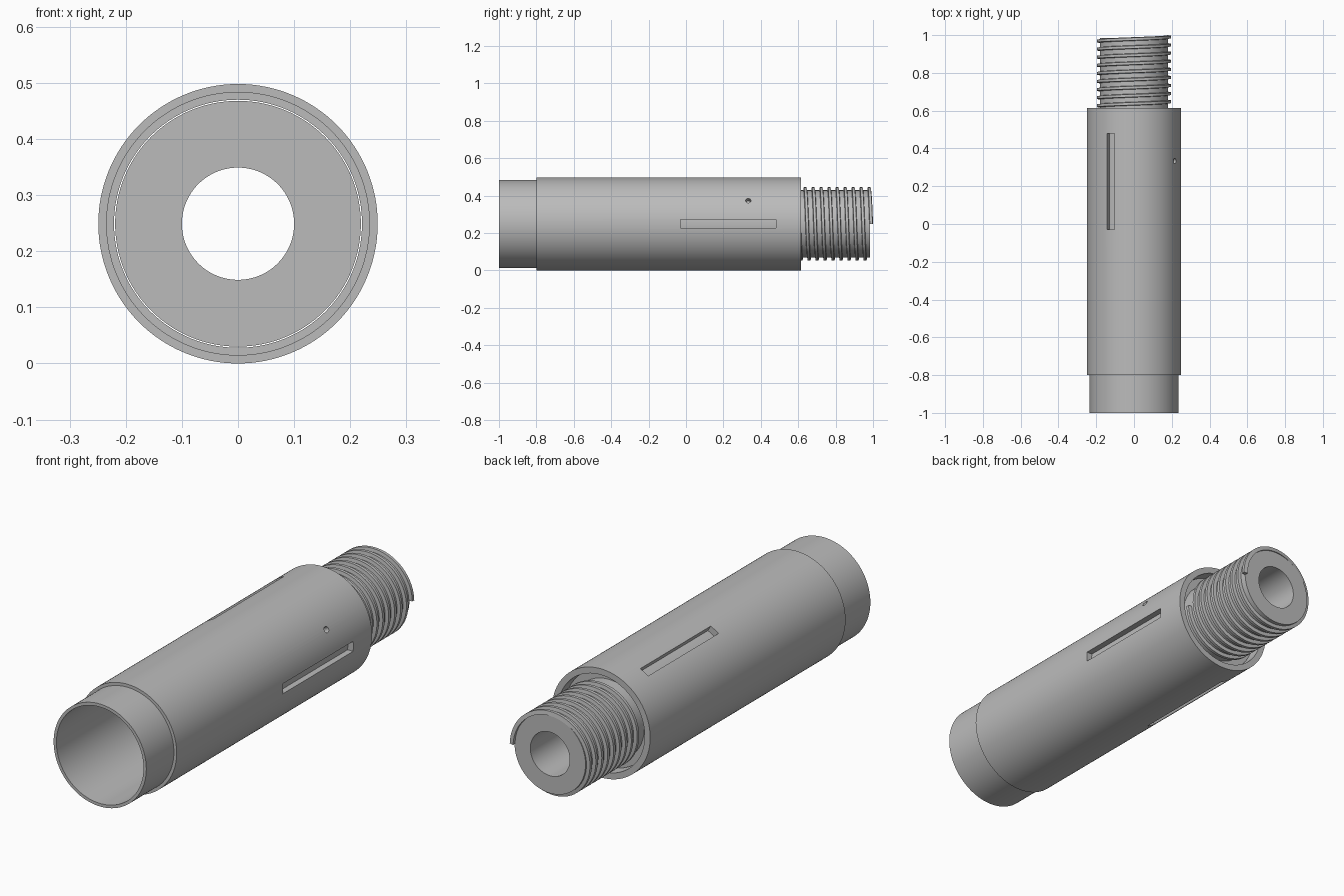
import bpy, bmesh, math
from mathutils import Matrix

if "Cube" in bpy.data.objects:
    bpy.data.objects.remove(bpy.data.objects["Cube"])

CZ = 0.249          # height of the long axis
SEG = 128

steel = bpy.data.materials.new("grey_steel")
steel.diffuse_color = (0.5, 0.5, 0.5, 1)
steel.use_nodes = True
steel.node_tree.nodes["Principled BSDF"].inputs["Base Color"].default_value = steel.diffuse_color


def finish(bm, name, smooth=True):
    bmesh.ops.recalc_face_normals(bm, faces=bm.faces[:])
    me = bpy.data.meshes.new(name)
    bm.to_mesh(me)
    bm.free()
    ob = bpy.data.objects.new(name, me)
    bpy.context.collection.objects.link(ob)
    me.materials.append(steel)
    if smooth:
        bpy.ops.object.select_all(action='DESELECT')
        ob.select_set(True)
        bpy.context.view_layer.objects.active = ob
        bpy.ops.object.shade_smooth_by_angle(angle=math.radians(30))
    return ob


def point(r, a, y):
    return (r * math.cos(a), y, CZ + r * math.sin(a))


def bridge(bm, rings, closed):
    n = len(rings[0])
    for i in range(len(rings) if closed else len(rings) - 1):
        a, b = rings[i], rings[(i + 1) % len(rings)]
        for j in range(n):
            k = (j + 1) % n
            bm.faces.new((a[j], a[k], b[k], b[j]))


def revolve(name, profile):
    """Turn a closed (radius, y) profile around the long axis."""
    bm = bmesh.new()
    rings = [[bm.verts.new(point(r, 2 * math.pi * i / SEG, y)) for r, y in profile]
             for i in range(SEG)]
    bridge(bm, rings, True)
    return finish(bm, name)


def cut(target, cutter):
    cutter.hide_render = True
    cutter.hide_viewport = True
    mod = target.modifiers.new(cutter.name, 'BOOLEAN')
    mod.operation = 'DIFFERENCE'
    mod.solver = 'EXACT'
    mod.object = cutter


# outer housing with a narrower front collar
housing = revolve("housing", [(0.221, -1.0), (0.235, -1.0), (0.235, -0.8),
                              (0.249, -0.8), (0.249, 0.615), (0.221, 0.615)])

# inner sliding sleeve with a thick body and a thin neck
sleeve = revolve("inner_sleeve", [(0.1, -0.1), (0.219, -0.1), (0.219, 0.56),
                                  (0.18, 0.56), (0.18, 0.985), (0.1, 0.985)])

# three long slots, evenly spaced
bm = bmesh.new()
for i in range(3):
    m = (Matrix.Translation((0, 0, CZ))
         @ Matrix.Rotation(-i * math.tau / 3, 4, 'Y')
         @ Matrix.Translation((0.245, 0.225, 0))
         @ Matrix.Diagonal((0.08, 0.51, 0.046, 1)))
    bmesh.ops.create_cube(bm, size=1, matrix=m)
cut(housing, finish(bm, "slot_cutter", False))

# small pin hole above the right slot
bm = bmesh.new()
m = (Matrix.Translation((0, 0, CZ)) @ Matrix.Rotation(-math.radians(30), 4, 'Y')
     @ Matrix.Translation((0.245, 0.333, 0)) @ Matrix.Rotation(math.pi / 2, 4, 'Y'))
bmesh.ops.create_cone(bm, cap_ends=True, segments=24, radius1=0.014, radius2=0.014,
                      depth=0.08, matrix=m)
cut(housing, finish(bm, "pin_hole_cutter", False))

# right-handed thread ridge on the neck
PITCH, TURNS, STEPS, END = 0.0428, 9, 72, 0.99
bm = bmesh.new()
rings = []
for i in range(TURNS * STEPS + 1):
    t = i / STEPS
    a, y = math.tau * t, END - PITCH * t
    rings.append([bm.verts.new(point(r, a, y + d)) for r, d in
                  ((0.177, -0.01), (0.196, -0.007), (0.196, 0.007), (0.177, 0.01))])
bridge(bm, rings, False)
bm.faces.new(rings[0])
bm.faces.new(rings[-1])
finish(bm, "thread_ridge")
